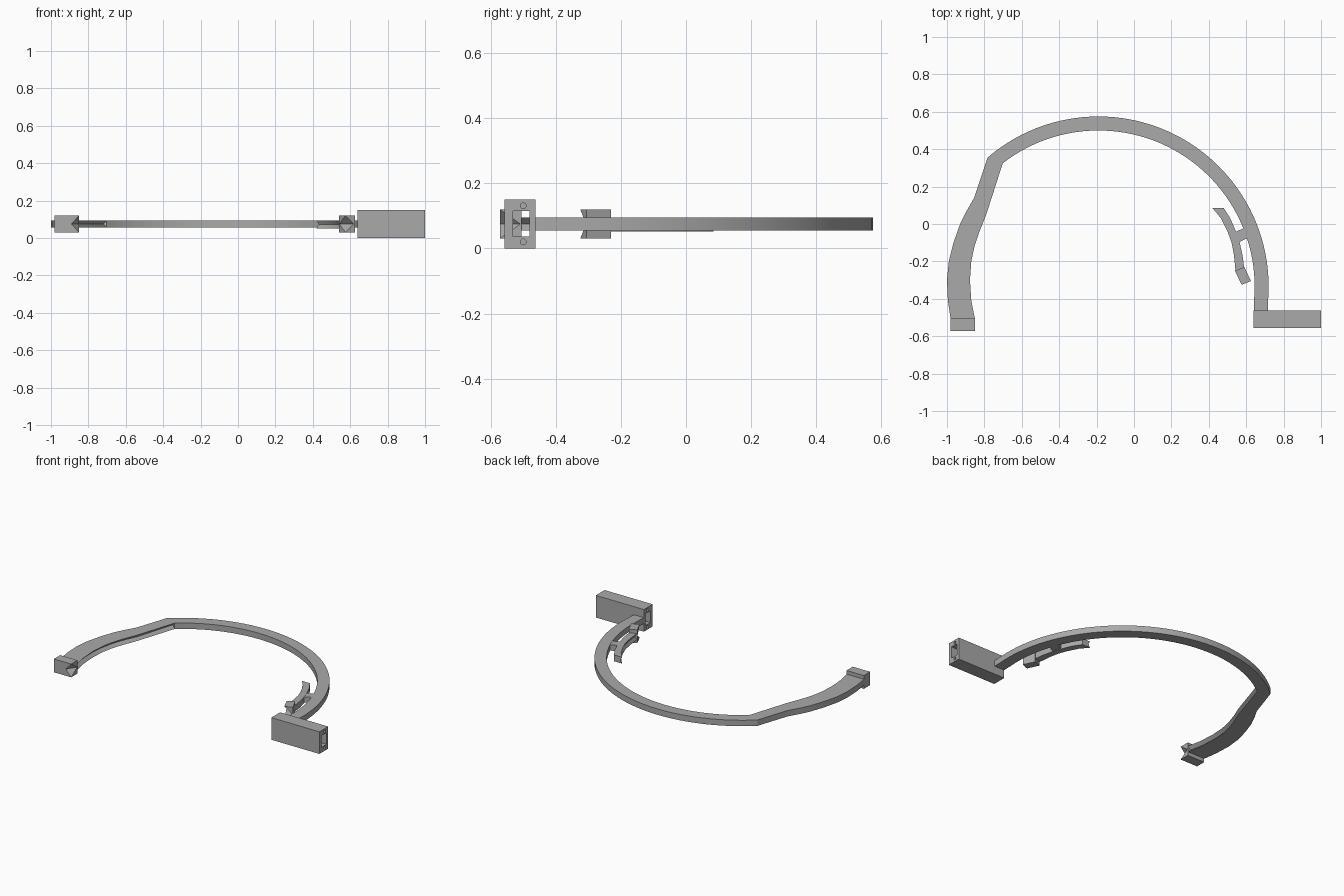
import bpy, bmesh, math
from mathutils import Vector

cube = bpy.data.objects.get("Cube")
if cube:
    bpy.data.objects.remove(cube)

grey = bpy.data.materials.new("plain_grey")
grey.use_nodes = True
COLOUR = (0.4, 0.4, 0.4, 1)
grey.diffuse_color = COLOUR
grey.node_tree.nodes["Principled BSDF"].inputs["Base Color"].default_value = COLOUR


def finish(name, bm, smooth=False):
    bmesh.ops.recalc_face_normals(bm, faces=bm.faces)
    mesh = bpy.data.meshes.new(name)
    bm.to_mesh(mesh)
    bm.free()
    mesh.materials.append(grey)
    obj = bpy.data.objects.new(name, mesh)
    bpy.context.collection.objects.link(obj)
    if smooth:
        bpy.ops.object.select_all(action="DESELECT")
        obj.select_set(True)
        bpy.context.view_layer.objects.active = obj
        bpy.ops.object.shade_smooth_by_angle(angle=math.radians(15))
    return obj


def band(name, outer, inner, low, high, groove=0.0):
    """Strip between two outlines, with an optional V groove on the inner side."""
    bm = bmesh.new()
    rings = []
    for o, i in zip(outer, inner):
        o, i = Vector(o), Vector(i)
        pts = [(*o, low), (*o, high), (*i, high)]
        if groove:
            m = i + (o - i).normalized() * groove
            pts.append((*m, (low + high) / 2))
        pts.append((*i, low))
        rings.append([bm.verts.new(p) for p in pts])
    n = len(rings[0])
    for a, b in zip(rings, rings[1:]):
        for k in range(n):
            bm.faces.new((a[k], a[(k + 1) % n], b[(k + 1) % n], b[k]))
    bm.faces.new(rings[0])
    bm.faces.new(rings[-1])
    return finish(name, bm, True)


def jaw(name, corners, end_cut, low=0.03, high=0.12):
    """Block whose first corner is cut by a tapering V notch."""
    p = [Vector(c) for c in corners]
    bm = bmesh.new()
    lo = [bm.verts.new((*c, low)) for c in p]
    hi = [bm.verts.new((*c, high)) for c in p]
    mid = (low + high) / 2
    a = bm.verts.new((*p[0].lerp(p[1], end_cut), mid))
    b = bm.verts.new((*p[0].lerp(p[3], 0.95), mid))
    for f in (lo, hi, (lo[1], lo[2], hi[2], hi[1]), (lo[2], lo[3], hi[3], hi[2]),
              (lo[0], lo[1], hi[1], hi[0], a), (lo[3], lo[0], b, hi[0], hi[3]),
              (hi[0], a, b), (lo[0], b, a)):
        bm.faces.new(f)
    return finish(name, bm)


def block(name, lo, hi):
    bm = bmesh.new()
    bmesh.ops.create_cube(bm, size=1)
    for v in bm.verts:
        v.co = [(l + h) / 2 + c * (h - l) for l, h, c in zip(lo, hi, v.co)]
    return finish(name, bm)


def cut(obj, cutter):
    mod = obj.modifiers.new("cut", "BOOLEAN")
    mod.operation, mod.solver, mod.object = "DIFFERENCE", "EXACT", cutter
    cutter.hide_render = True
    bpy.context.view_layer.objects.active = obj
    bpy.ops.object.modifier_apply(modifier=mod.name)
    bpy.data.objects.remove(cutter)


def arc(radius, start, steps=48):
    angles = [math.radians(start * (1 - k / steps)) for k in range(steps + 1)]
    return [(-0.19 + radius * math.cos(t), -0.335 + radius * math.sin(t)) for t in angles]


# Main hoop, running straight into the handle
outer = arc(0.91, 130.7) + [(0.715, -0.47)]
inner = arc(0.835, 127.8) + [(0.64, -0.47)]
band("main_hoop", outer, inner, 0.055, 0.095)

# Straight link and wide grooved arm on the right-hand side
arm_outer = [outer[0], (-0.855, 0.14), (-0.895, 0.07), (-0.93, 0), (-0.965, -0.1),
             (-0.99, -0.2), (-1, -0.3), (-0.995, -0.41), (-0.98, -0.51)]
arm_inner = [inner[0], (-0.79, 0.05), (-0.81, 0), (-0.83, -0.05), (-0.853, -0.12),
             (-0.87, -0.2), (-0.877, -0.3), (-0.87, -0.41), (-0.85, -0.51)]
band("wide_arm", arm_outer, arm_inner, 0.055, 0.095, 0.02)
jaw("wide_arm_jaw", [(-0.85, -0.572), (-0.98, -0.572), (-0.98, -0.505), (-0.85, -0.505)], 0.31)

# Inner clip with its bridge to the hoop
clip_outer = [(0.48, 0.085), (0.515, 0.03), (0.545, -0.04), (0.565, -0.1),
              (0.58, -0.165), (0.59, -0.24)]
clip_inner = [(0.42, 0.085), (0.465, 0.03), (0.5, -0.04), (0.522, -0.1),
              (0.535, -0.17), (0.543, -0.255)]
band("clip_arm", clip_outer, clip_inner, 0.052, 0.095, 0.012)
band("clip_bridge", [(0.605, -0.015), (0.62, -0.068)], [(0.535, -0.045), (0.555, -0.1)],
     0.055, 0.094)
jaw("clip_jaw", [(0.575, -0.325), (0.625, -0.305), (0.59, -0.23), (0.54, -0.25)], 0.9)

# Handle box with a through slot and two screw holes at each end
handle = block("handle_box", (0.64, -0.557, 0), (1, -0.463, 0.15))
cut(handle, block("slot_cutter", (0.6, -0.532, 0.036), (1.1, -0.48, 0.115)))
for x in (0.64, 1):
    for z in (0.02, 0.131):
        bm = bmesh.new()
        bmesh.ops.create_cone(bm, cap_ends=True, segments=16, radius1=0.009, radius2=0.009, depth=0.12)
        for v in bm.verts:
            v.co = (x + v.co.z, -0.5 + v.co.y, z + v.co.x)
        cut(handle, finish("screw_hole_cutter", bm))
